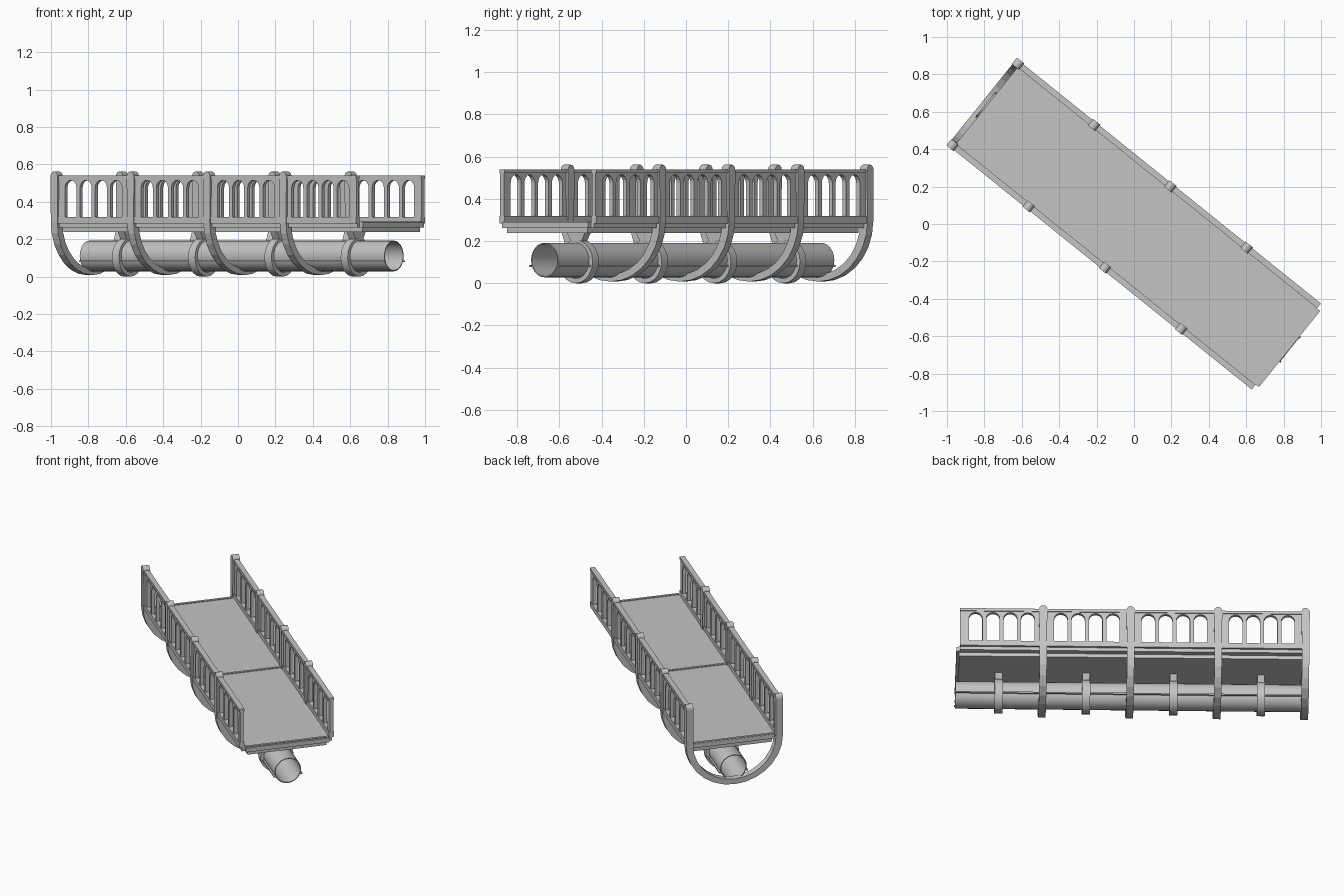
import bpy, bmesh, math
from mathutils import Matrix, Vector

if "Cube" in bpy.data.objects:
    bpy.data.objects.remove(bpy.data.objects["Cube"])

GREY = (0.55, 0.55, 0.55, 1)
mat = bpy.data.materials.new("plain_grey")
mat.use_nodes = True
mat.diffuse_color = GREY
mat.node_tree.nodes["Principled BSDF"].inputs["Base Color"].default_value = GREY

# The bridge is built along its own x axis, then turned in plan
TURN = Matrix.Rotation(math.radians(-38.8), 4, 'Z')
BAY = 0.523
START, END = -1.02, 1.045
SIDE = 0.279
POSTS = [START + i * BAY for i in range(4)]


def finish(name, bm):
    bmesh.ops.recalc_face_normals(bm, faces=bm.faces)
    mesh = bpy.data.meshes.new(name)
    bm.to_mesh(mesh)
    bm.free()
    mesh.materials.append(mat)
    ob = bpy.data.objects.new(name, mesh)
    bpy.context.collection.objects.link(ob)
    ob.matrix_world = TURN
    return ob


def box(name, x, y, z):
    """Box from three (low, high) ranges."""
    bm = bmesh.new()
    size = [b - a for a, b in (x, y, z)]
    mid = [(a + b) / 2 for a, b in (x, y, z)]
    bmesh.ops.create_cube(bm, size=1, matrix=Matrix.Translation(mid) @ Matrix.Diagonal((*size, 1)))
    return finish(name, bm)


def prism(name, points, direction, axis):
    """Flat outline swept along a direction; axis 'y' outlines are (x, z), axis 'x' are (y, z)."""
    bm = bmesh.new()
    offset, depth = direction
    place = (lambda p: (p[0], offset, p[1])) if axis == 'y' else (lambda p: (offset, p[0], p[1]))
    move = Vector((0, depth, 0)) if axis == 'y' else Vector((depth, 0, 0))
    face = bm.faces.new([bm.verts.new(place(p)) for p in points])
    ext = bmesh.ops.extrude_face_region(bm, geom=[face])
    verts = [g for g in ext["geom"] if isinstance(g, bmesh.types.BMVert)]
    bmesh.ops.translate(bm, verts=verts, vec=move)
    return finish(name, bm)


def arc(cx, cz, rx, rz, a0, a1, n):
    angles = [math.radians(a0 + (a1 - a0) * i / n) for i in range(n + 1)]
    return [(cx + rx * math.cos(a), cz + rz * math.sin(a)) for a in angles]


def ring(name, x0, x1, outer, inner, cz, sides):
    """Open-ended pipe with wall thickness."""
    bm = bmesh.new()
    loops = []
    for x, r in ((x0, outer), (x1, outer), (x1, inner), (x0, inner)):
        loops.append([bm.verts.new((x, p[0], p[1])) for p in arc(0, cz, r, r, 0, 360, sides)[:-1]])
    for k in range(4):
        a, b = loops[k], loops[(k + 1) % 4]
        for i in range(sides):
            j = (i + 1) % sides
            bm.faces.new((a[i], a[j], b[j], b[i]))
    return finish(name, bm)


def smooth(ob):
    bpy.context.view_layer.objects.active = ob
    bpy.ops.object.select_all(action='DESELECT')
    ob.select_set(True)
    bpy.ops.object.shade_smooth_by_angle(angle=math.radians(35))


# Deck: walking slab, narrower slab under it, thin cross lips
box("deck", (-1.01, 1.067), (-0.261, 0.261), (0.262, 0.29))
box("deck_underside", (-1.0, 1.05), (-0.245, 0.245), (0.238, 0.262))
for x in (-1.0, 0.026, 1.05):
    box("deck_lip", (x - 0.008, x + 0.008), (-0.258, 0.258), (0.288, 0.295))

# Hoop frames: half ring below the deck, with posts above
for x in POSTS:
    hoop = arc(0, 0.295, 0.301, 0.287, 180, 360, 14) + arc(0, 0.295, 0.258, 0.253, 360, 180, 14)
    prism("hoop_frame", hoop, (x - 0.022, 0.044), 'x')
    for s in (-1, 1):
        outline = [(x - 0.022, 0.29), (x + 0.022, 0.29)] + arc(x, 0.535, 0.025, 0.027, 0, 180, 6)
        prism("post", outline, (s * SIDE - 0.022, 0.044), 'y')

# Railings: arched openings between balusters, with top and bottom rails
LOW, TOP, SPRING = 0.318, 0.53, 0.475
HALF = 0.04
for x in POSTS:
    right = min(x + BAY, END)
    mid = (x + right) / 2
    outline = [(x, LOW), (x, TOP), (right, TOP), (right, LOW)]
    for k in (1.5, 0.5, -0.5, -1.5):
        c = mid + k * 0.104
        outline += [(c + HALF, LOW)] + arc(c, SPRING, HALF, 0.04, 0, 180, 8) + [(c - HALF, LOW)]
    for s in (-1, 1):
        prism("railing_panel", outline, (s * SIDE - 0.011, 0.022), 'y')
for s in (-1, 1):
    wide = (s * SIDE - 0.016, s * SIDE + 0.016)
    box("top_rail", (START, END), wide, (0.522, 0.54))
    box("bottom_rail", (START, END), wide, (0.284, LOW))
    box("edge_beam", (START, END), (s * 0.268 - 0.012, s * 0.268 + 0.012), (0.262, 0.288))

# Hanging tube with side seams
smooth(ring("tube", -1.02, 1.07, 0.082, 0.077, 0.11, 24))
for s in (-1, 1):
    box("tube_seam", (-1.02, 1.075), (s * 0.083 - 0.006, s * 0.083 + 0.006), (0.078, 0.086))

# Collars around the tube and flared hangers up to the deck
for x in POSTS:
    c = x + BAY / 2
    smooth(ring("tube_collar", c - 0.024, c + 0.024, 0.103, 0.08, 0.103, 20))
    hanger = [(-0.03, 0.195), (0.03, 0.195), (0.055, 0.24), (-0.055, 0.24)]
    prism("hanger", hanger, (c - 0.022, 0.044), 'x')
